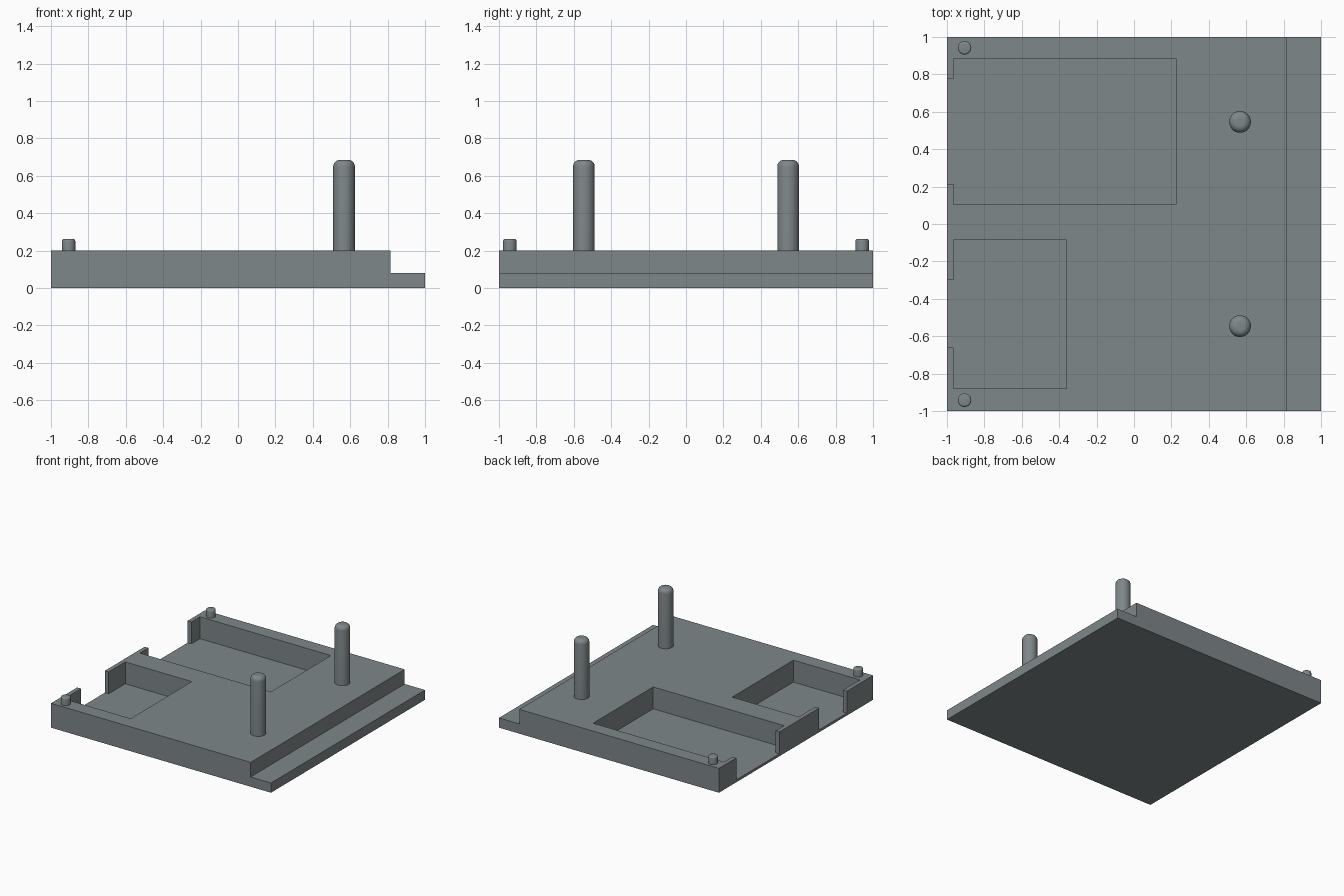
import bpy, bmesh, math

if "Cube" in bpy.data.objects:
    bpy.data.objects.remove(bpy.data.objects["Cube"])

grey = bpy.data.materials.new("slate grey")
grey.diffuse_color = (0.21, 0.245, 0.25, 1)
grey.use_nodes = True
grey.node_tree.nodes["Principled BSDF"].inputs["Base Color"].default_value = grey.diffuse_color


def prism(name, points, direction):
    """Solid made by sweeping a flat outline along a direction."""
    bm = bmesh.new()
    face = bm.faces.new([bm.verts.new(p) for p in points])
    swept = bmesh.ops.extrude_face_region(bm, geom=[face])
    verts = [v for v in swept["geom"] if isinstance(v, bmesh.types.BMVert)]
    bmesh.ops.translate(bm, vec=direction, verts=verts)
    bmesh.ops.recalc_face_normals(bm, faces=bm.faces)
    mesh = bpy.data.meshes.new(name)
    bm.to_mesh(mesh)
    bm.free()
    obj = bpy.data.objects.new(name, mesh)
    bpy.context.collection.objects.link(obj)
    obj.data.materials.append(grey)
    return obj


def activate(obj):
    bpy.ops.object.select_all(action="DESELECT")
    obj.select_set(True)
    bpy.context.view_layer.objects.active = obj


def peg(name, x, y, radius, top, rounding, segments):
    """Upright round peg with a softened top rim."""
    profile = [(radius, 0.195)]
    for i in range(segments + 1):
        a = math.pi / 2 * i / segments
        profile.append((radius - rounding * (1 - math.cos(a)),
                        top - rounding * (1 - math.sin(a))))
    sides = 32
    bm = bmesh.new()
    rings = [[bm.verts.new((r * math.cos(2 * math.pi * k / sides),
                            r * math.sin(2 * math.pi * k / sides), z))
              for k in range(sides)] for r, z in profile]
    for low, high in zip(rings, rings[1:]):
        for k in range(sides):
            n = (k + 1) % sides
            bm.faces.new((low[k], low[n], high[n], high[k]))
    bm.faces.new(rings[-1])
    bm.faces.new(rings[0][::-1])
    mesh = bpy.data.meshes.new(name)
    bm.to_mesh(mesh)
    bm.free()
    obj = bpy.data.objects.new(name, mesh)
    bpy.context.collection.objects.link(obj)
    obj.location = (x, y, 0)
    obj.data.materials.append(grey)
    activate(obj)
    bpy.ops.object.shade_smooth_by_angle(angle=math.radians(40))


# Base plate with a low ledge along its right side
outline = [(-1, 0), (1, 0), (1, 0.08), (0.815, 0.08), (0.815, 0.2), (-1, 0.2)]
plate = prism("base_plate", [(x, -1, z) for x, z in outline], (0, 2, 0))

# Pockets, each open to the left through a narrower gap in the rim
FLOOR, RIM = 0.02, -0.965
for right, y0, y1, gap0, gap1 in ((0.225, 0.105, 0.885, 0.215, 0.775),
                                  (-0.36, -0.88, -0.085, -0.66, -0.30)):
    shape = [(right, y0), (right, y1), (RIM, y1), (RIM, gap1),
             (-1.1, gap1), (-1.1, gap0), (RIM, gap0), (RIM, y0)]
    cutter = prism("pocket_cutter", [(x, y, FLOOR) for x, y in shape], (0, 0, 0.4))
    cutter.hide_render = True
    activate(plate)
    cut = plate.modifiers.new("pocket", "BOOLEAN")
    cut.operation, cut.solver, cut.object = "DIFFERENCE", "EXACT", cutter
    bpy.ops.object.modifier_apply(modifier=cut.name)
    bpy.data.objects.remove(cutter)

# Tall posts and small corner pins
for side, label in ((-1, "front"), (1, "back")):
    peg(label + "_post", 0.567, side * 0.546, 0.058, 0.685, 0.035, 6)
    peg(label + "_pin", -0.906, side * 0.942, 0.036, 0.262, 0.01, 3)
